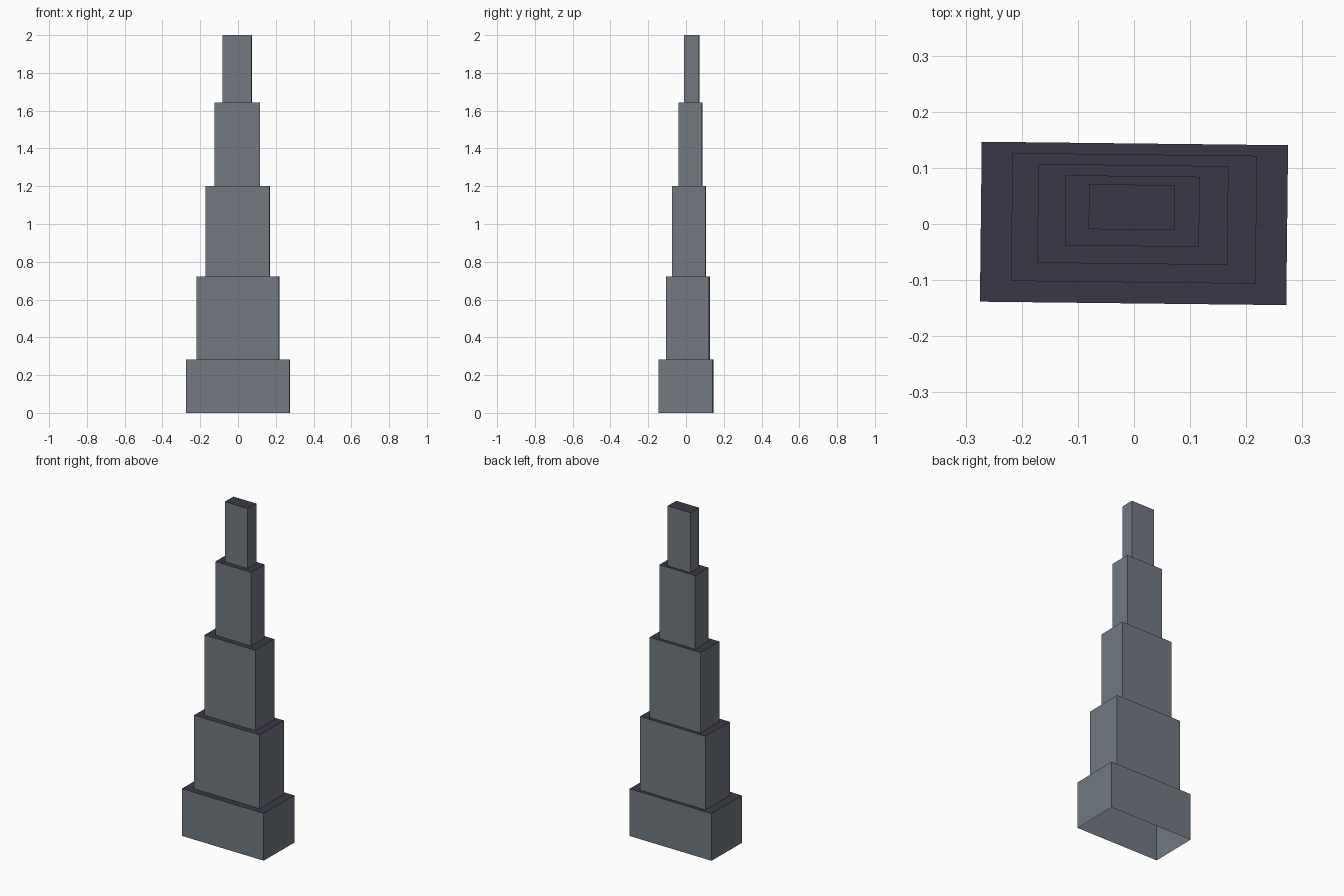
import bpy
import bmesh
from math import radians
from mathutils import Matrix

cube = bpy.data.objects.get("Cube")
if cube:
    bpy.data.objects.remove(cube, do_unlink=True)


def flat_material(name, rgb):
    mat = bpy.data.materials.new(name)
    mat.use_nodes = True
    colour = (*rgb, 1.0)
    mat.diffuse_color = colour
    bsdf = mat.node_tree.nodes["Principled BSDF"]
    bsdf.inputs["Base Color"].default_value = colour
    bsdf.inputs["Roughness"].default_value = 0.9
    return mat


wall_mat = flat_material("slate grey wall", (0.168, 0.191, 0.220))
roof_mat = flat_material("dark violet roof", (0.042, 0.039, 0.061))
TURN = Matrix.Rotation(radians(-0.65), 4, "Z")


def add_tier(name, width, depth, centre, bottom, top):
    """Open-bottomed box with grey walls and a dark roof."""
    height = top - bottom
    bm = bmesh.new()
    bmesh.ops.create_cube(bm, size=1.0)
    floor = [f for f in bm.faces if f.normal.z < -0.5]
    bmesh.ops.delete(bm, geom=floor, context="FACES_ONLY")
    for face in bm.faces:
        face.material_index = 1 if face.normal.z > 0.5 else 0
    place = Matrix.Translation((*centre, bottom + height / 2))
    bm.transform(place @ TURN @ Matrix.Diagonal((width, depth, height, 1)))
    mesh = bpy.data.meshes.new(name)
    bm.to_mesh(mesh)
    bm.free()
    mesh.materials.append(wall_mat)
    mesh.materials.append(roof_mat)
    obj = bpy.data.objects.new(name, mesh)
    bpy.context.collection.objects.link(obj)


# Stacked tiers: name, width, depth, centre, top height
tiers = [
    ("base_tier", 0.546, 0.285, (0, 0.001), 0.282),
    ("lower_tier", 0.436, 0.228, (0, 0.01), 0.722),
    ("middle_tier", 0.339, 0.176, (-0.002, 0.017), 1.202),
    ("upper_tier", 0.239, 0.125, (-0.003, 0.023), 1.642),
    ("top_tier", 0.153, 0.08, (-0.004, 0.03), 2.0),
]
bottom = 0.0
for name, width, depth, centre, top in tiers:
    add_tier(name, width, depth, centre, bottom, top)
    bottom = top
